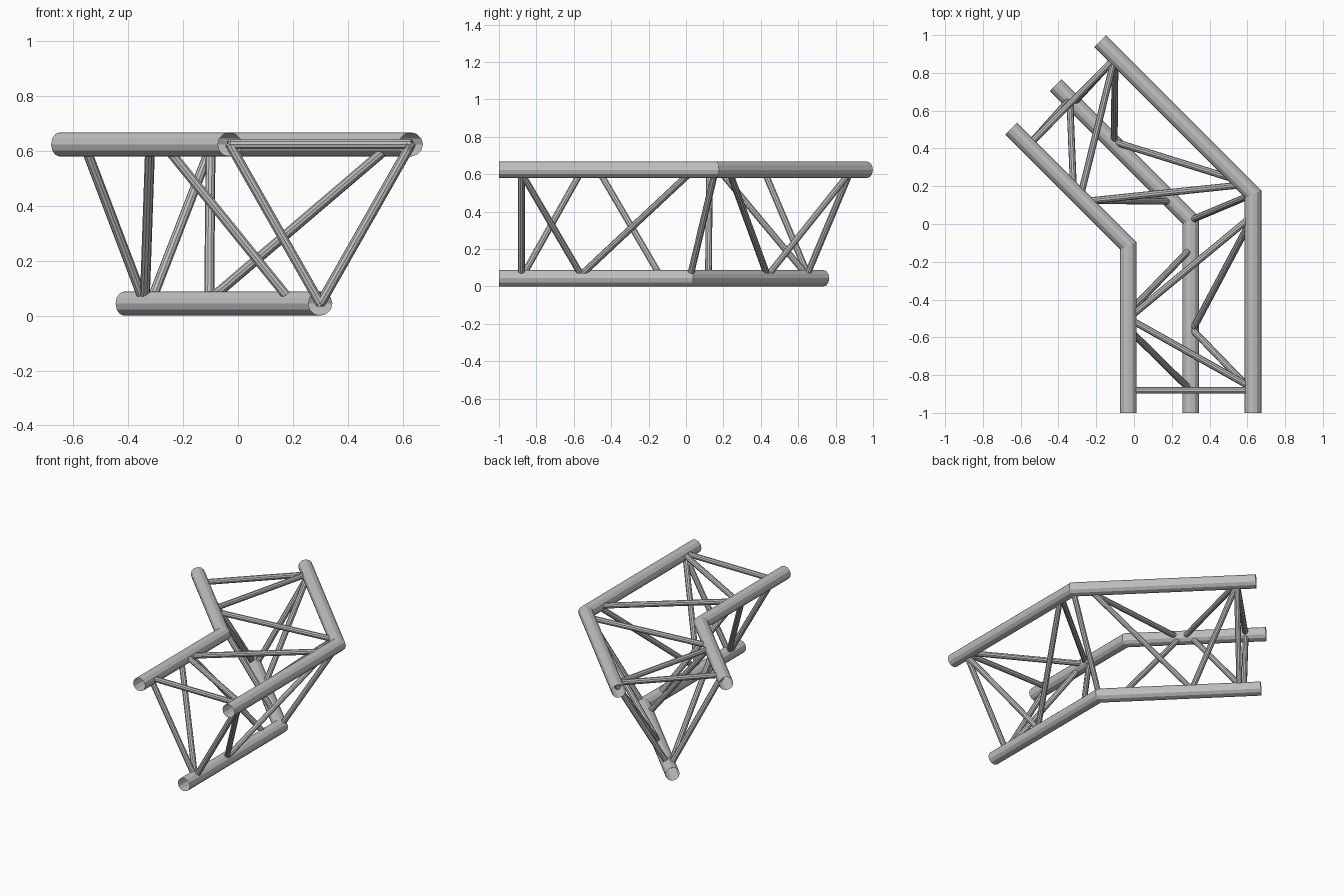
import bpy, bmesh, math
from mathutils import Vector

if "Cube" in bpy.data.objects:
    bpy.data.objects.remove(bpy.data.objects["Cube"], do_unlink=True)

metal = bpy.data.materials.new("light grey metal")
metal.use_nodes = True
grey = (0.53, 0.53, 0.53, 1)
metal.diffuse_color = grey
metal.node_tree.nodes["Principled BSDF"].inputs["Base Color"].default_value = grey

TOP, LOW = 0.624, 0.044
CHORD_R, BRACE_R = 0.044, 0.018

# Each chord: x of the straight run, y of the bend, height, length of the bent run along x
CHORDS = {
    "inner": (-0.03, -0.115, TOP, 0.62),
    "outer": (0.63, 0.158, TOP, 0.81),
    "lower": (0.30, 0.02, LOW, 0.715),
}


def tube(name, path, radius, sides):
    """Open tube along a path, mitred at inner points."""
    bm = bmesh.new()
    dirs = [(b - a).normalized() for a, b in zip(path, path[1:])]
    up = Vector((0, 0, 1))
    rings = []
    for i, p in enumerate(path):
        before, after = dirs[max(i - 1, 0)], dirs[min(i, len(dirs) - 1)]
        tangent = (before + after).normalized()
        side = tangent.cross(up).normalized()
        upper = side.cross(tangent)
        stretch = 1 / tangent.dot(after)
        ring = []
        for k in range(sides):
            a = math.tau * k / sides
            ring.append(bm.verts.new(p + radius * (side * stretch * math.cos(a) + upper * math.sin(a))))
        rings.append(ring)
    for r0, r1 in zip(rings, rings[1:]):
        for k in range(sides):
            n = (k + 1) % sides
            bm.faces.new((r0[k], r0[n], r1[n], r1[k]))
    bmesh.ops.recalc_face_normals(bm, faces=bm.faces)
    mesh = bpy.data.meshes.new(name)
    bm.to_mesh(mesh)
    bm.free()
    mesh.materials.append(metal)
    obj = bpy.data.objects.new(name, mesh)
    bpy.context.collection.objects.link(obj)
    return obj


def straight(chord, y):
    x, _, z, _ = CHORDS[chord]
    return Vector((x, y, z))


def bent(chord, d):
    x, y, z, _ = CHORDS[chord]
    return Vector((x - d, y + d, z))


# Main chords
for name, (x, y, z, run) in CHORDS.items():
    tube(name + "_chord", [straight(name, -1), bent(name, 0), bent(name, run)], CHORD_R, 12)

# Braces of the straight run: chord, y, chord, y
STRAIGHT_BRACES = [
    ("inner", -0.88, "outer", -0.88),
    ("inner", -0.88, "lower", -0.88),
    ("outer", -0.88, "lower", -0.88),
    ("inner", -0.50, "outer", -0.87),
    ("inner", -0.50, "outer", 0.045),
    ("inner", -0.555, "lower", -0.88),
    ("inner", -0.47, "lower", -0.13),
    ("outer", -0.89, "lower", -0.55),
    ("outer", 0.04, "lower", -0.58),
    ("outer", 0.158, "lower", 0.02),
]

# Braces of the bent run: chord, offset from bend, chord, offset
BENT_BRACES = [
    ("inner", 0.53, "outer", 0.725),
    ("inner", 0.53, "lower", 0.64),
    ("outer", 0.725, "lower", 0.62),
    ("inner", 0.235, "outer", 0.05),
    ("inner", 0.255, "outer", 0.73),
    ("inner", 0.24, "lower", 0.10),
    ("inner", 0.29, "lower", 0.64),
    ("outer", 0.07, "lower", 0.42),
    ("outer", 0.73, "lower", 0.405),
]

for label, place, braces in (("straight", straight, STRAIGHT_BRACES), ("bent", bent, BENT_BRACES)):
    for i, (c0, p0, c1, p1) in enumerate(braces):
        tube(f"{label}_brace_{i + 1}", [place(c0, p0), place(c1, p1)], BRACE_R, 10)
